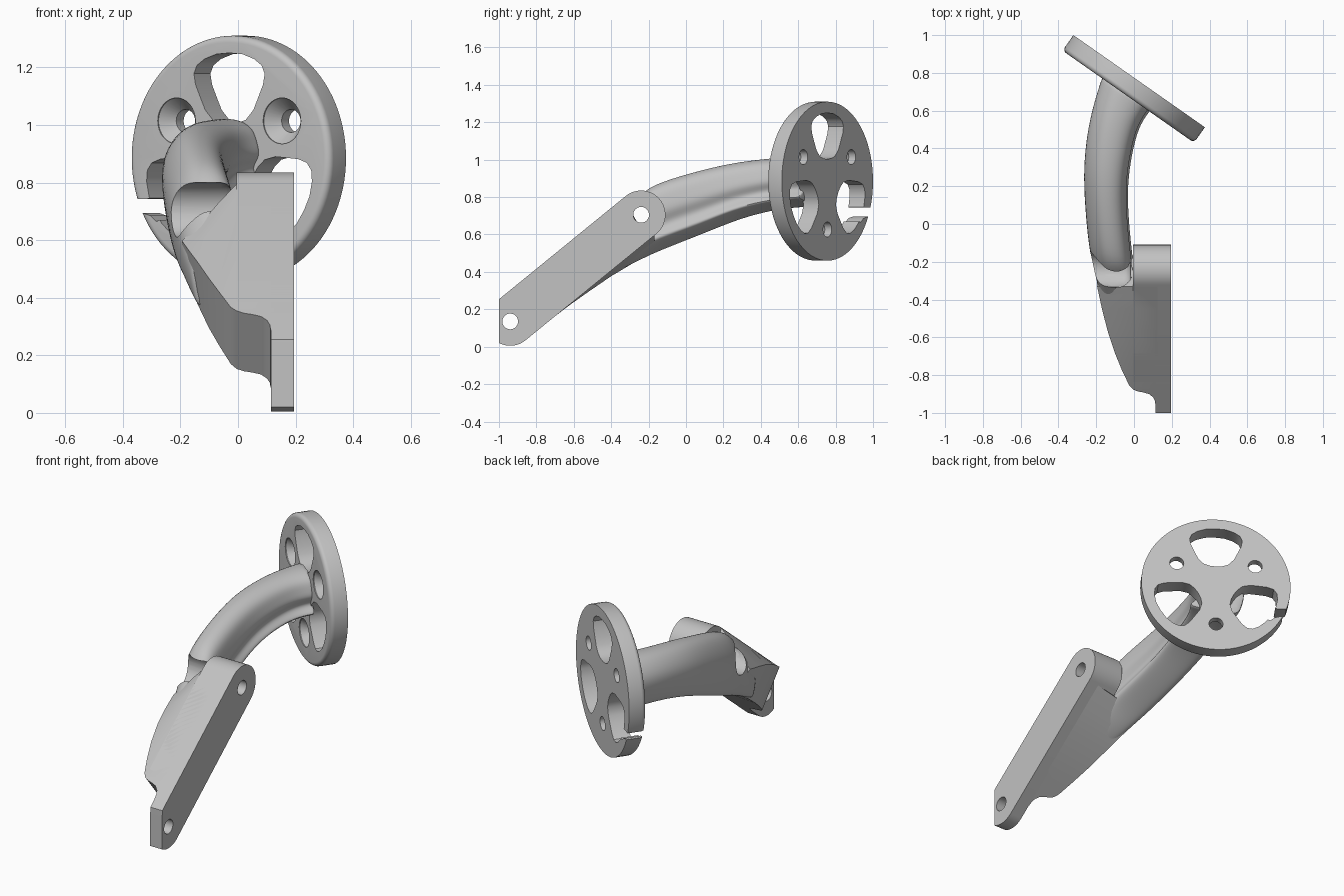
import bpy, bmesh, math
from mathutils import Vector

if "Cube" in bpy.data.objects:
    bpy.data.objects.remove(bpy.data.objects["Cube"])

grey = bpy.data.materials.new("plain grey")
grey.use_nodes = True
grey.diffuse_color = (0.54, 0.54, 0.54, 1)
grey.node_tree.nodes["Principled BSDF"].inputs["Base Color"].default_value = (0.54, 0.54, 0.54, 1)


def loft(name, rings):
    """Skin a list of equal-length closed rings and cap both ends."""
    bm = bmesh.new()
    rows = [[bm.verts.new(p) for p in ring] for ring in rings]
    n = len(rows[0])
    for a, b in zip(rows, rows[1:]):
        for i in range(n):
            bm.faces.new((a[i], a[(i + 1) % n], b[(i + 1) % n], b[i]))
    bm.faces.new(rows[0])
    bm.faces.new(rows[-1])
    bmesh.ops.recalc_face_normals(bm, faces=bm.faces)
    mesh = bpy.data.meshes.new(name)
    bm.to_mesh(mesh)
    bm.free()
    mesh.materials.append(grey)
    ob = bpy.data.objects.new(name, mesh)
    bpy.context.collection.objects.link(ob)
    return ob


def activate(ob):
    bpy.ops.object.select_all(action='DESELECT')
    ob.select_set(True)
    bpy.context.view_layer.objects.active = ob


def cut(ob, cutter):
    mod = ob.modifiers.new("cut", 'BOOLEAN')
    mod.operation, mod.solver, mod.object = 'DIFFERENCE', 'EXACT', cutter
    activate(ob)
    bpy.ops.object.modifier_apply(modifier=mod.name)
    bpy.data.objects.remove(cutter)


def smooth(ob, angle=32):
    activate(ob)
    bpy.ops.object.shade_smooth_by_angle(angle=math.radians(angle))


def circle(r, n=48):
    return [(r * math.cos(2 * math.pi * i / n), r * math.sin(2 * math.pi * i / n)) for i in range(n)]


# ---- round flange, tilted about the vertical axis
YAW = math.radians(35)
U = Vector((math.cos(YAW), -math.sin(YAW), 0))
FRONT = Vector((-math.sin(YAW), -math.cos(YAW), 0))
BACK_CENTRE = Vector((0.027, 0.756, 0.885))
THICK, RADIUS, FILLET = 0.1, 0.425, 0.024


def on_disc(u, v, d):
    return BACK_CENTRE + U * u + Vector((0, 0, v)) + FRONT * d


def disc_ring(points, d, turn=0.0, offset=(0, 0)):
    c, s = math.cos(turn), math.sin(turn)
    return [on_disc(u * c - v * s + offset[0], u * s + v * c + offset[1], d) for u, v in points]


rings = [disc_ring(circle(RADIUS, 96), 0)]
for i in range(7):
    a = i / 6 * math.pi / 2
    r = RADIUS - FILLET * (1 - math.cos(a))
    rings.append(disc_ring(circle(r, 96), THICK - FILLET * (1 - math.sin(a))))
flange = loft("round_flange", rings)

# three rounded windows
half = [(0, .365), (.055, .361), (.105, .344), (.137, .322), (.15, .293), (.143, .255),
        (.12, .205), (.102, .167), (.07, .133), (.035, .121), (0, .118)]
window = half + [(-u, v) for u, v in reversed(half[1:-1])]
for k in range(3):
    turn = k * 2 * math.pi / 3
    cut(flange, loft("window_cutter", [disc_ring(window, -.05, turn), disc_ring(window, .2, turn)]))

# three countersunk screw holes between the windows
for k in range(3):
    a = math.radians(30 + 120 * k)
    at = (.258 * math.cos(a), .258 * math.sin(a))
    steps = [(.04, -.05), (.04, .045), (.08, THICK - .005), (.08, .2)]
    cut(flange, loft("screw_cutter", [disc_ring(circle(r, 32), d, 0, at) for r, d in steps]))

# narrow gap through the rim, flared where it meets the window
gap = [(-.5, -.19), (-.37, -.19), (-.335, -.2), (-.31, -.22), (-.25, -.2), (-.25, -.11),
       (-.3, -.12), (-.325, -.137), (-.35, -.142), (-.5, -.142)]
cut(flange, loft("gap_cutter", [disc_ring(gap, -.05), disc_ring(gap, .2)]))
smooth(flange)

# ---- sloping mounting plate
SLOPE = math.atan2(.57, .70)
CS, SN = math.cos(SLOPE), math.sin(SLOPE)
LENGTH, HALF = .903, .13


def slab(s, x, n):
    return Vector((x, -.94 + CS * s - SN * n, .135 + SN * s + CS * n))


def capsule(x, start):
    pts = []
    for i in range(25):
        a = math.pi / 2 - math.pi * i / 24
        pts.append(slab(LENGTH + HALF * math.cos(a), x, HALF * math.sin(a)))
    if start:
        return pts + [slab(start, x, -HALF), slab(start, x, HALF)]
    for i in range(25):
        a = -math.pi / 2 - math.pi * i / 24
        pts.append(slab(HALF * math.cos(a), x, HALF * math.sin(a)))
    pts[-1] = slab(.029, x, HALF)
    for p in pts:
        p.y = max(p.y, -1)
    return pts


def bore(name, s, steps):
    """Round cutter along x through the plate, from (radius, x) steps."""
    return loft(name, [[slab(s + a, x, b) for a, b in circle(r)] for r, x in steps])


HOLE = [(.042, -.6), (.042, .4)]
CHANNEL = [(.055, -.018), (.078, -.026), (.09, -.04), (.095, -.06), (.095, -.6)]

plate = loft("mounting_plate", [capsule(x, 0) for x in (.115, .195)])
boss = loft("plate_boss", [capsule(x, .24) for x in (-.005, .194)])
cut(plate, bore("lower_hole_cutter", 0, HOLE))

# ---- web that widens from the plate towards the arm: s, x, top drop, bottom drop
web_stations = [(.085, .113, 0, 0), (.11, .111, 0, 0), (.135, .101, 0, 0), (.157, .08, 0, 0), (.168, .05, 0, 0),
                (.175, .02, 0, 0), (.188, -.005, 0, 0), (.215, -.025, .005, 0), (.32, -.064, .02, .005),
                (.44, -.102, .045, .015), (.59, -.14, .085, .03), (.74, -.17, .14, .055), (.89, -.195, .2, .075)]
rings = []
for s, x, top, bottom in web_stations:
    inner = max(x, -.003)
    rings.append([slab(s, .125, HALF), slab(s, inner + .001, HALF),
                  slab(s, x, HALF) - Vector((0, 0, top)), slab(s, x, -HALF) - Vector((0, 0, bottom)),
                  slab(s, .125, -HALF)])
web = loft("plate_web", rings)

# ---- curved arm: left x, y, right x, y, top and bottom of each section
section = [(-.55, .88), (-.15, 1), (.35, .97), (.72, .75), (.82, .4), (.92, .05), (.72, -.2), (.74, -.4),
           (1, -.62), (.9, -.74), (.3, -.88), (-.4, -1), (-.72, -1), (-.84, -.85), (-1, -.2), (-.98, .35)]
arm_stations = [(-.15, -.46, .02, -.46, .58, .36), (-.163, -.42, .02, -.42, .61, .38),
                (-.188, -.33, .015, -.33, .7, .425), (-.212, -.23, .005, -.25, .82, .475),
                (-.236, -.13, -.008, -.17, .875, .52), (-.258, .1, -.033, .08, .945, .61),
                (-.265, .3, -.03, .25, .985, .69), (-.245, .48, 0, .42, 1.005, .735),
                (-.215, .62, .035, .53, 1.015, .75), (-.166, .775, .086, .598, 1.02, .755),
                (-.158, .785, .094, .608, 1.02, .755)]
rings = []
for lx, ly, rx, ry, zt, zb in arm_stations:
    mid = Vector(((lx + rx) / 2, (ly + ry) / 2, (zt + zb) / 2))
    across = Vector((rx - lx, ry - ly, 0)) * .52
    up = Vector((0, 0, (zt - zb) * .515))
    rings.append([mid + across * a + up * b for a, b in section])
arm = loft("curved_arm", rings)
sub = arm.modifiers.new("rounding", 'SUBSURF')
sub.levels = sub.render_levels = 2
activate(arm)
bpy.ops.object.modifier_apply(modifier=sub.name)

# upper bolt hole through everything, with a wide clearance channel beside the boss
for part in (plate, boss, web, arm):
    cut(part, bore("upper_hole_cutter", LENGTH, HOLE))
for part in (web, arm):
    cut(part, bore("channel_cutter", LENGTH, CHANNEL))
for part in (plate, boss, web, arm):
    smooth(part)
